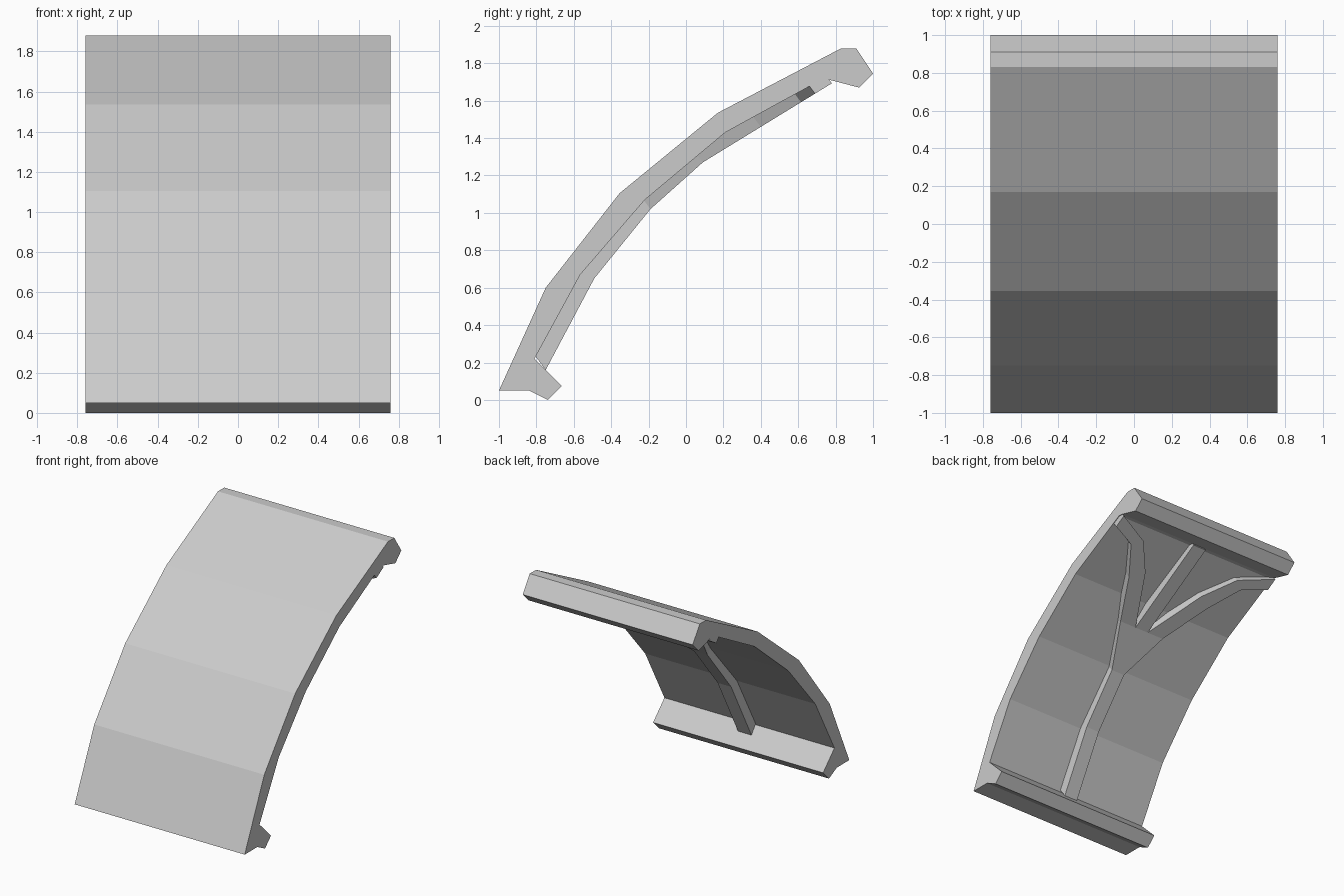
import bpy, bmesh
from mathutils import Vector

cube = bpy.data.objects.get("Cube")
if cube:
    bpy.data.objects.remove(cube)

grey = bpy.data.materials.new("light_grey")
grey.use_nodes = True
colour = (0.6, 0.6, 0.6, 1)
grey.diffuse_color = colour
grey.node_tree.nodes["Principled BSDF"].inputs["Base Color"].default_value = colour


def extrude_faces(name, bm, offset):
    """Extrude every face of a sheet by an offset into a closed solid."""
    out = bmesh.ops.extrude_face_region(bm, geom=bm.faces[:], use_keep_orig=True)
    moved = [v for v in out["geom"] if isinstance(v, bmesh.types.BMVert)]
    bmesh.ops.translate(bm, verts=moved, vec=Vector(offset))
    bmesh.ops.recalc_face_normals(bm, faces=bm.faces[:])
    mesh = bpy.data.meshes.new(name)
    bm.to_mesh(mesh)
    bm.free()
    mesh.materials.append(grey)
    obj = bpy.data.objects.new(name, mesh)
    bpy.context.collection.objects.link(obj)
    return obj


# Curved plate with a hooked lip at each end: (y, z) profile swept along x
half_width = 0.76
outer = [(-1, 0.05), (-0.75, 0.6), (-0.355, 1.105), (0.17, 1.535), (0.83, 1.88)]
top_lip = [(0.91, 1.88), (1, 1.745), (0.925, 1.67), (0.765, 1.712)]
inner = [(0.73, 1.715), (0.21, 1.43), (-0.22, 1.07), (-0.565, 0.67), (-0.81, 0.22)]
bottom_lip = [(-0.665, 0.075), (-0.74, 0), (-0.84, 0.05)]
bm = bmesh.new()
bm.faces.new([bm.verts.new((-half_width, y, z))
              for y, z in outer + top_lip + inner + bottom_lip])
extrude_faces("curved_plate", bm, (2 * half_width, 0, 0))

# Height of the rib crest along y
crest = [(-0.75, 0.16), (-0.49, 0.65), (-0.19, 1.02), (0.09, 1.27), (0.8, 1.705)]


def crest_height(y):
    for (y0, z0), (y1, z1) in zip(crest, crest[1:]):
        if y <= y1:
            return z0 + (z1 - z0) * (y - y0) / (y1 - y0)
    return crest[-1][1]


# Branching rib: spine, straight middle arm and two mirrored side arms
w = 0.06
spine_rows = [-0.75, -0.49, -0.19, 0.09, 0.78]
arm_outer = [(0.21, 0.09), (0.385, 0.4), (0.545, 0.615), (0.755, 0.69)]
arm_inner = [(w, 0.09), (0.28, 0.47), (0.467, 0.67), (0.755, 0.78)]
panels = [[(-w, a), (w, a), (w, b), (-w, b)]
          for a, b in zip(spine_rows, spine_rows[1:])]
for side in (1, -1):
    arm = [[(w, -0.19), arm_outer[0], arm_inner[0]]]
    for i in range(3):
        arm.append([arm_outer[i], arm_outer[i + 1], arm_inner[i + 1], arm_inner[i]])
    for panel in arm:
        panels.append([(side * x, y) for x, y in panel][::side])

bm = bmesh.new()
for panel in panels:
    bm.faces.new([bm.verts.new((x, y, crest_height(y))) for x, y in panel])
bmesh.ops.remove_doubles(bm, verts=bm.verts[:], dist=0.001)
extrude_faces("branching_rib", bm, (0, -0.06, 0.08))
